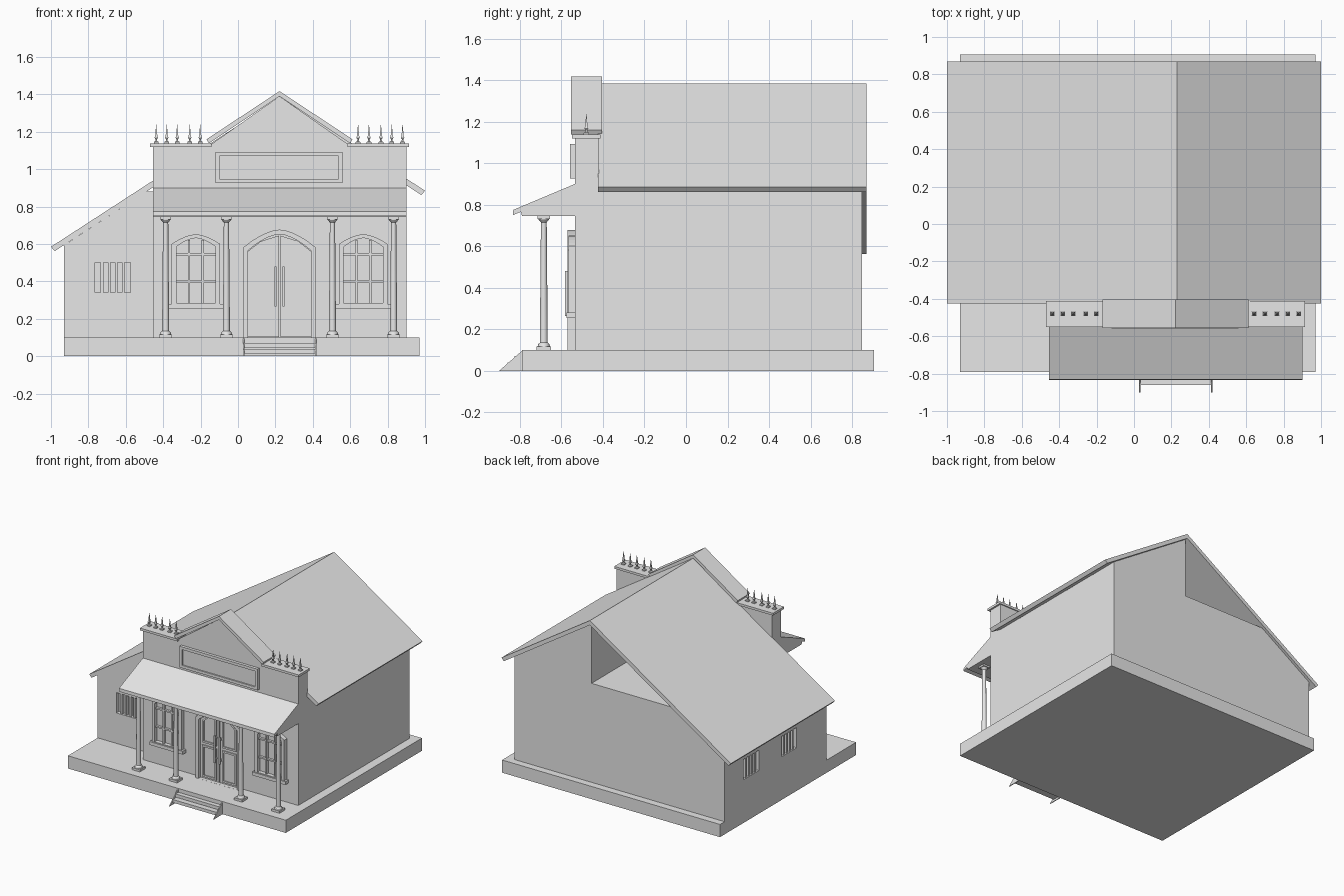
import bpy, bmesh, math
from mathutils import Vector

cube = bpy.data.objects.get("Cube")
if cube:
    bpy.data.objects.remove(cube, do_unlink=True)

grey = bpy.data.materials.new("plain_grey")
grey.use_nodes = True
grey.diffuse_color = (0.8, 0.8, 0.8, 1)
grey.node_tree.nodes["Principled BSDF"].inputs["Base Color"].default_value = (0.8, 0.8, 0.8, 1)


def finish(name, bm):
    bmesh.ops.recalc_face_normals(bm, faces=bm.faces)
    mesh = bpy.data.meshes.new(name)
    bm.to_mesh(mesh)
    bm.free()
    mesh.materials.append(grey)
    ob = bpy.data.objects.new(name, mesh)
    bpy.context.collection.objects.link(ob)
    return ob


def extrude(bm, faces, vec):
    out = bmesh.ops.extrude_face_region(bm, geom=faces)
    moved = [g for g in out["geom"] if isinstance(g, bmesh.types.BMVert)]
    bmesh.ops.translate(bm, verts=moved, vec=vec)


def prism_y(name, pts, y0, y1):
    """Extrude an x-z outline along y."""
    bm = bmesh.new()
    face = bm.faces.new([bm.verts.new((x, y0, z)) for x, z in pts])
    extrude(bm, [face], (0, y1 - y0, 0))
    return finish(name, bm)


def prism_x(name, pts, x0, x1):
    """Extrude a y-z outline along x."""
    bm = bmesh.new()
    face = bm.faces.new([bm.verts.new((x0, y, z)) for y, z in pts])
    extrude(bm, [face], (x1 - x0, 0, 0))
    return finish(name, bm)


def rect(x0, x1, z0, z1):
    return [(x0, z0), (x1, z0), (x1, z1), (x0, z1)]


def box(name, x0, x1, y0, y1, z0, z1):
    return prism_y(name, rect(x0, x1, z0, z1), y0, y1)


def ring(name, outer, inner, y0, y1):
    """Frame between two x-z outlines with equal point counts."""
    bm = bmesh.new()
    a = [bm.verts.new((x, y0, z)) for x, z in outer]
    b = [bm.verts.new((x, y0, z)) for x, z in inner]
    n = len(a)
    faces = [bm.faces.new((a[i], a[(i + 1) % n], b[(i + 1) % n], b[i])) for i in range(n)]
    extrude(bm, faces, (0, y1 - y0, 0))
    return finish(name, bm)


def arch(cx, half, z0, spring, top, n=10):
    pts = [(cx - half, z0), (cx + half, z0)]
    for i in range(n + 1):
        t = 1 - 2 * i / n
        pts.append((cx + half * t, spring + (top - spring) * (1 - abs(t) ** 1.7)))
    return pts


def inset(pts, d):
    xs, zs = [p[0] for p in pts], [p[1] for p in pts]
    cx, cz = (min(xs) + max(xs)) / 2, (min(zs) + max(zs)) / 2
    fx, fz = 1 - 2 * d / (max(xs) - min(xs)), 1 - 2 * d / (max(zs) - min(zs))
    return [(cx + (x - cx) * fx, cz + (z - cz) * fz) for x, z in pts]


def lathe(name, x, y, profile, sides, turn=0.0):
    """Stack of rings from (radius, height) pairs."""
    bm = bmesh.new()
    rows = []
    for r, z in profile:
        rows.append([bm.verts.new((x + r * math.cos(turn + math.tau * i / sides),
                                   y + r * math.sin(turn + math.tau * i / sides), z))
                     for i in range(sides)])
    for lo, hi in zip(rows, rows[1:]):
        for i in range(sides):
            j = (i + 1) % sides
            bm.faces.new((lo[i], lo[j], hi[j], hi[i]))
    bm.faces.new(rows[0])
    bm.faces.new(rows[-1])
    return finish(name, bm)


def cut(target, cutter):
    cutter.hide_render = True
    mod = target.modifiers.new("cut", "BOOLEAN")
    mod.operation, mod.solver, mod.object = "DIFFERENCE", "EXACT", cutter
    bpy.context.view_layer.objects.active = target
    bpy.ops.object.modifier_apply(modifier=mod.name)
    bpy.data.objects.remove(cutter, do_unlink=True)


WALL = -0.535   # front plane of the facade
MID = 0.222     # door and gable centre line

# Base slab and entrance steps
box("base_slab", -0.93, 0.97, -0.79, 0.905, 0, 0.1)
for i, z in enumerate((0.07, 0.04)):
    box(f"step_{i}", 0.03, 0.415, -0.825 - 0.035 * i, -0.78, z - 0.025, z)
for x in (0.027, 0.412):
    prism_x("step_side", [(-0.785, 0), (-0.9, 0), (-0.785, 0.1)], x, x + 0.007)

# Main body: level wall top, solid half gable on one side, open loft on the other
body = prism_y("main_body", [(-0.93, 0.1), (0.9, 0.1), (0.9, 0.912), (0.23, 1.347),
                             (0.23, 0.88), (-0.49, 0.88), (-0.93, 0.594)], -0.42, 0.848)

# Barred windows in the low side wing
cut(body, box("cutter", -0.765, -0.575, -0.5, -0.39, 0.34, 0.5))
for i in range(4):
    x = -0.765 + 0.19 * (i + 1) / 5
    box("wing_window_bar", x - 0.007, x + 0.007, -0.415, -0.385, 0.34, 0.5)
for y in (0.42, 0.04 - 0.09):
    cut(body, box("cutter", -1, -0.9, y, y + 0.19, 0.34, 0.5))
    for i in range(4):
        c = y + 0.19 * (i + 1) / 5
        box("side_window_bar", -0.925, -0.895, c - 0.007, c + 0.007, 0.34, 0.5)

# Main roof
prism_y("main_roof", [(-1, 0.585), (0.23, 1.383), (1, 0.885), (0.98, 0.862),
                      (0.23, 1.347), (-0.98, 0.562)], -0.425, 0.87)

# Facade with gable, its roof and parapet caps
prism_y("facade", [(-0.455, 0.1), (0.9, 0.1), (0.9, 1.125), (0.6, 1.125), (MID, 1.39),
                   (-0.155, 1.125), (-0.455, 1.125)], WALL, -0.42)
prism_y("gable_roof", [(-0.168, 1.16), (MID, 1.417), (0.612, 1.16), (0.6, 1.138),
                       (MID, 1.39), (-0.155, 1.138)], -0.555, -0.405)
box("parapet_cap_right", -0.47, -0.142, -0.55, -0.412, 1.12, 1.138)
box("parapet_cap_left", 0.585, 0.914, -0.55, -0.412, 1.12, 1.138)

# Finials
for x in (-0.437, -0.381, -0.325, -0.258, -0.202, 0.642, 0.7, 0.764, 0.822, 0.88):
    lathe("finial", x, -0.48, [(0.018, 1.138), (0.018, 1.146), (0.007, 1.15), (0.006, 1.16),
                               (0.013, 1.168), (0.008, 1.18), (0.001, 1.238)], 4, math.pi / 4)

# Sign board with raised border
board = rect(-0.12, 0.56, 0.925, 1.092)
prism_y("sign_board", board, -0.548, WALL)
ring("sign_border", board, inset(board, 0.022), -0.558, -0.54)

# Porch roof
prism_x("porch_roof", [(WALL, 0.9), (-0.832, 0.775), (-0.834, 0.75), (-0.795, 0.766),
                       (-0.79, 0.745), (WALL, 0.745)], -0.455, 0.9)

# Porch columns
for x in (-0.387, -0.062, 0.505, 0.832):
    box("column_base", x - 0.035, x + 0.035, -0.72, -0.65, 0.1, 0.117)
    shaft = lathe("column", x, -0.685, [(0.03, 0.117), (0.027, 0.128), (0.019, 0.135), (0.014, 0.715),
                                        (0.025, 0.728), (0.026, 0.735)], 12)
    box("column_top", x - 0.03, x + 0.03, -0.715, -0.655, 0.732, 0.746)
    bpy.ops.object.select_all(action="DESELECT")
    shaft.select_set(True)
    bpy.context.view_layer.objects.active = shaft
    bpy.ops.object.shade_smooth_by_angle()

# Arched front windows
for cx in (-0.225, 0.67):
    ring("window_frame", arch(cx, 0.13, 0.27, 0.6, 0.652),
         arch(cx, 0.105, 0.285, 0.585, 0.632), -0.567, WALL)
    box("window_sill", cx - 0.145, cx + 0.145, -0.575, WALL, 0.254, 0.28)
    for dx in (-0.037, 0.037):
        box("window_upright", cx + dx - 0.006, cx + dx + 0.006, -0.555, WALL, 0.28, 0.622)
    for z in (0.4, 0.545):
        box("window_crossbar", cx - 0.11, cx + 0.11, -0.553, WALL, z - 0.006, z + 0.006)

# Double door
ring("door_frame", arch(MID, 0.193, 0.1, 0.582, 0.677),
     arch(MID, 0.168, 0.1005, 0.565, 0.652), -0.57, WALL)
for s in (-1, 1):
    def side(pts):
        return [(MID + s * x, z) for x, z in pts]
    leaf = [(0.004, 0.103), (0.168, 0.103), (0.168, 0.562), (0.1, 0.615), (0.004, 0.645)]
    prism_y("door_leaf", side(leaf), -0.545, WALL)
    for panel in (rect(0.025, 0.148, 0.115, 0.365),
                  [(0.025, 0.385), (0.148, 0.385), (0.148, 0.562), (0.09, 0.605), (0.025, 0.628)]):
        ring("door_panel_trim", side(panel), inset(side(panel), 0.014), -0.553, -0.54)
    hx = MID + s * 0.022
    box("door_handle", hx - 0.005, hx + 0.005, -0.582, -0.572, 0.265, 0.48)
    for z in (0.29, 0.455):
        box("handle_mount", hx - 0.004, hx + 0.004, -0.575, -0.54, z - 0.006, z + 0.006)
